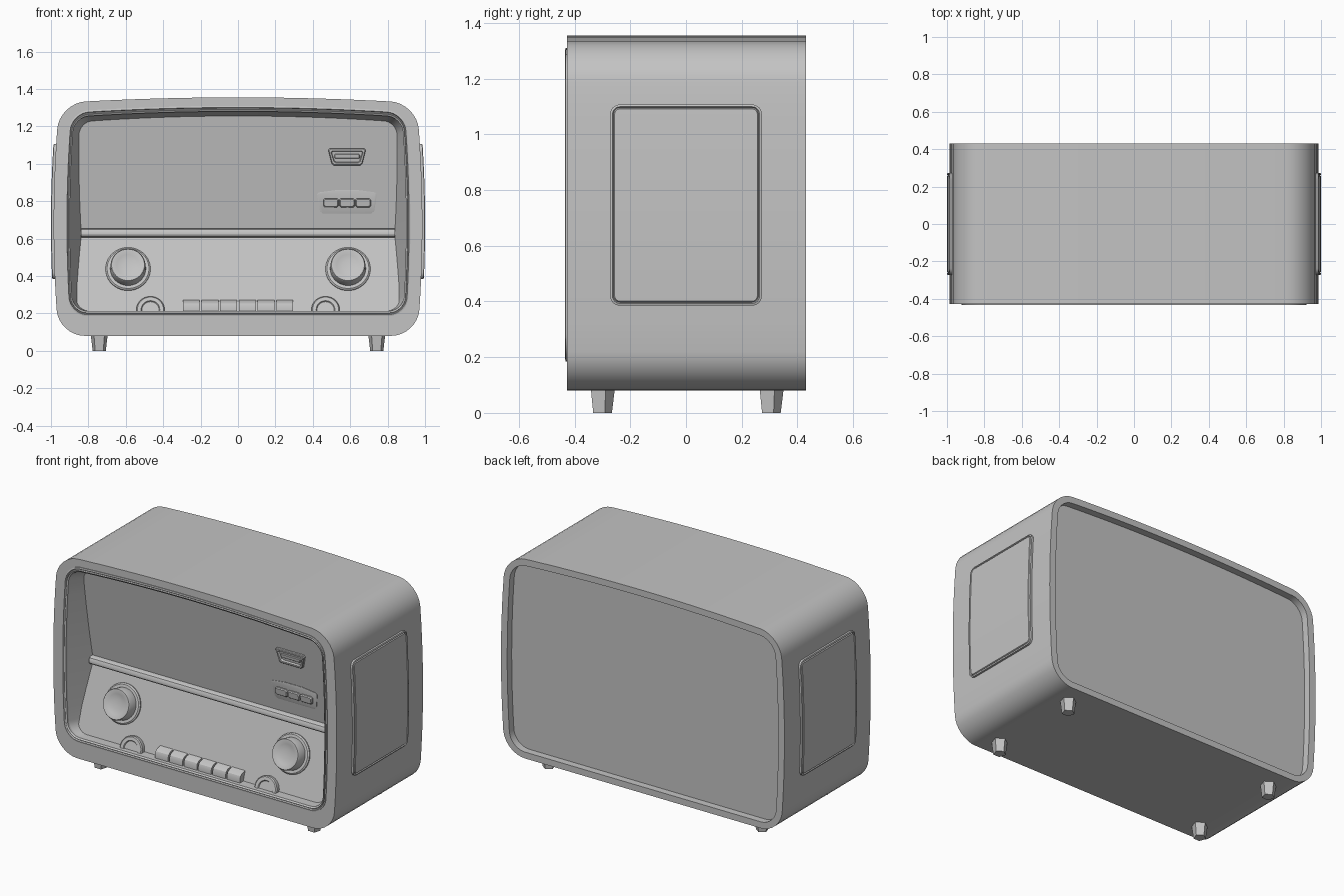
import bpy, bmesh, math
from mathutils import Matrix, Vector

if "Cube" in bpy.data.objects:
    bpy.data.objects.remove(bpy.data.objects["Cube"])

grey = bpy.data.materials.new("plain grey")
grey.diffuse_color = (0.55, 0.55, 0.55, 1)
grey.use_nodes = True
grey.node_tree.nodes["Principled BSDF"].inputs["Base Color"].default_value = grey.diffuse_color


def skin(name, loops, cap=None, closed=False, angle=30):
    """Join matching vertex loops with quads. cap: 'ngon', 'strip' or None."""
    bm = bmesh.new()
    vs = [[bm.verts.new(p) for p in lp] for lp in loops]
    n = len(vs[0])
    pairs = list(zip(vs, vs[1:])) + ([(vs[-1], vs[0])] if closed else [])
    for a, b in pairs:
        for i in range(n):
            j = (i + 1) % n
            bm.faces.new((a[i], a[j], b[j], b[i]))
    for lp in (vs[0], vs[-1]):
        if cap == 'ngon':
            bm.faces.new(lp)
        elif cap == 'strip':
            for i in range(n // 2):
                quad = [lp[i], lp[i + 1], lp[n - i - 1], lp[(n - i) % n]]
                bm.faces.new(list(dict.fromkeys(quad)))
    bmesh.ops.recalc_face_normals(bm, faces=bm.faces)
    me = bpy.data.meshes.new(name)
    bm.to_mesh(me)
    bm.free()
    me.materials.append(grey)
    ob = bpy.data.objects.new(name, me)
    bpy.context.collection.objects.link(ob)
    bpy.ops.object.select_all(action='DESELECT')
    ob.select_set(True)
    bpy.context.view_layer.objects.active = ob
    bpy.ops.object.shade_smooth_by_angle(angle=math.radians(angle))
    return ob


def swell(z):
    return 1 + 0.03 * (1 - ((z - 0.68) / 0.62) ** 2)


def outline(w, z0, z1, r, bulge=True):
    """Rounded rectangle, starting at bottom centre, mirrored about x = 0."""
    h = [((w - r) * i / 8, z0) for i in range(8)]
    for cz, a0 in ((z0 + r, -90), (z1 - r, 0)):
        for k in range(9):
            a = math.radians(a0 + k * 90 / 8)
            h.append((w - r + r * math.cos(a), cz + r * math.sin(a)))
        if a0:
            h += [(w, z0 + r + (z1 - z0 - 2 * r) * i / 10) for i in range(1, 10)]
    h += [((w - r) * (1 - i / 10), z1) for i in range(1, 11)]
    if bulge:
        zm = (z0 + z1) / 2
        h = [(x * swell(z), z + 0.03 * (1 - (x / w) ** 2) * max(0, (z - zm) / (z1 - zm)))
             for x, z in h]
    return h + [(-x, z) for x, z in h[-2:0:-1]]


def ring(spec, y):
    return [(x, y, z) for x, z in outline(*spec)]


# Cabinet: recessed back, outer shell, front rim and tapered front recess
BACK = (0.915, 0.12, 1.285, 0.10)
OUT = (0.957, 0.08, 1.325, 0.14)
OPEN = (0.895, 0.185, 1.28, 0.10)
INNER = (0.872, 0.212, 1.25, 0.08)
DEEP = (0.80, 0.216, 1.185, 0.05)
skin("cabinet", [ring(BACK, 0.385), ring(BACK, 0.43), ring(OUT, 0.43), ring(OUT, -0.427),
                 ring(OPEN, -0.427), ring(OPEN, -0.412), ring(INNER, -0.412),
                 ring(DEEP, -0.20)], cap='strip')

# Beaded trim around the opening
prof = [(0, -0.405), (0, -0.432), (0.3, -0.434), (0.42, -0.424), (0.55, -0.424),
        (0.65, -0.432), (1, -0.425), (1, -0.405)]
skin("front_trim", [ring([a + (b - a) * t for a, b in zip(OPEN, INNER)], y)
                    for t, y in prof], closed=True)


# Side panels following the curved cabinet sides
for side, s in (("left", -1), ("right", 1)):
    loops = []
    for ins, off in ((0, -0.02), (0, 0.012), (0.008, 0.0145), (0.012, 0.008), (0.016, 0.0145)):
        pts = outline(0.272 - ins, 0.385 + ins, 1.107 - ins, 0.035 - ins, False)
        loops.append([(s * (0.957 * swell(z) + off), y, z) for y, z in pts])
    skin(side + "_side_panel", loops, cap='strip')


def upper(z):
    return -0.24 - (z - 0.62) * 0.145


def lower(z):
    return -0.24 - (0.62 - z) * 0.316


def bar(name, yz, x0, x1):
    return skin(name, [[(x, y, z) for y, z in yz] for x in (x0, x1)], cap='ngon')


# Two sloping face panels meeting at the deepest line
bar("upper_face", [(upper(1.27), 1.27), (upper(0.61), 0.61), (-0.21, 0.61), (-0.21, 1.27)], -0.86, 0.86)
bar("lower_face", [(lower(0.63), 0.63), (lower(0.2), 0.2), (-0.21, 0.2), (-0.21, 0.63)], -0.86, 0.86)

# Moulding strip between the panels
bar("middle_strip", [(-0.22, 0.655), (-0.262, 0.655), (-0.275, 0.648), (-0.282, 0.635),
                     (-0.282, 0.622), (-0.276, 0.612), (-0.265, 0.607), (-0.22, 0.607)],
    -0.84, 0.84)

# Row of push keys
for i in range(6):
    x = -0.25 + 0.1 * i
    bar("push_key", [(-0.32, 0.212), (-0.402, 0.212), (-0.402, 0.238), (-0.396, 0.253),
                     (-0.382, 0.264), (-0.32, 0.278)], x - 0.045, x + 0.045)


def lathe(name, prof, origin, tilt, n=40):
    m = Matrix.Translation(Vector(origin)) @ Matrix.Rotation(math.radians(tilt), 4, 'X')
    return skin(name, [[m @ Vector((r * math.cos(2 * math.pi * k / n),
                                    r * math.sin(2 * math.pi * k / n), d))
                        for k in range(n)] for r, d in prof], cap='ngon')


# Dials with dished faces, and small thumb wheels half sunk in the floor
for s in (-1, 1):
    lathe("dial_base", [(0.12, -0.01), (0.12, 0.008), (0.112, 0.014), (0.09, 0.014)],
          (s * 0.588, lower(0.436), 0.436), 72.5)
    lathe("dial_knob", [(0.096, 0), (0.093, 0.07), (0.088, 0.078), (0.08, 0.078),
                        (0.06, 0.070), (0.03, 0.065), (0.005, 0.064)],
          (s * 0.588, lower(0.436), 0.436), 72.5)
    lathe("thumb_wheel", [(0.076, -0.03), (0.076, 0.022), (0.070, 0.028), (0.05, 0.028),
                          (0.046, 0.022)], (s * 0.468, -0.372, 0.212), 72.5)


def plate(name, pts, cx, cz, steps):
    """Plate on the upper face; steps are (inset, height)."""
    def scaled(ins):
        hw = max(abs(x) for x, z in pts)
        hz = max(abs(z) for x, z in pts)
        return [(cx + x * (1 - ins / hw), cz + z * (1 - ins / hz)) for x, z in pts]
    return skin(name, [[(x, upper(z) - d, z) for x, z in scaled(i)] for i, d in steps],
                cap='ngon')


def box(w, h, c):
    return [(w - c, -h), (w, -h + c), (w, h - c), (w - c, h),
            (-w + c, h), (-w, h - c), (-w, -h + c), (-w + c, -h)]


# Small window with a framed recess and bar
plate("window_frame", [(0.07, -0.046), (0.082, -0.036), (0.1, 0.036), (0.092, 0.046),
                       (-0.092, 0.046), (-0.1, 0.036), (-0.082, -0.036), (-0.07, -0.046)],
      0.583, 1.037, [(0, -0.01), (0, 0.012), (0.004, 0.016), (0.014, 0.016), (0.018, 0.002)])
plate("window_bar", box(0.068, 0.012, 0.004), 0.583, 1.04, [(0, -0.005), (0, 0.01), (0.003, 0.014)])

# Switch plate with three keys
plate("switch_plate", [(0.13, -0.062), (0.145, -0.05), (0.16, 0.04), (0.15, 0.05), (0.06, 0.062),
                       (-0.06, 0.062), (-0.15, 0.05), (-0.16, 0.04), (-0.145, -0.05),
                       (-0.13, -0.062)], 0.583, 0.797, [(0, -0.005), (0, 0.003), (0.003, 0.004)])
for i in (-1, 0, 1):
    plate("switch_key", box(0.041, 0.024, 0.008), 0.583 + i * 0.086, 0.791,
          [(0, -0.005), (0, 0.014), (0.005, 0.02)])

# Five-sided tapered feet
for sx in (-1, 1):
    for sy in (-1, 1):
        skin("foot", [[(sx * 0.742 + r * math.cos(math.radians(90 + 72 * k)),
                        sy * 0.303 + r * math.sin(math.radians(90 + 72 * k)), z)
                       for k in range(5)] for r, z in ((0.037, 0), (0.048, 0.09))], cap='ngon')
